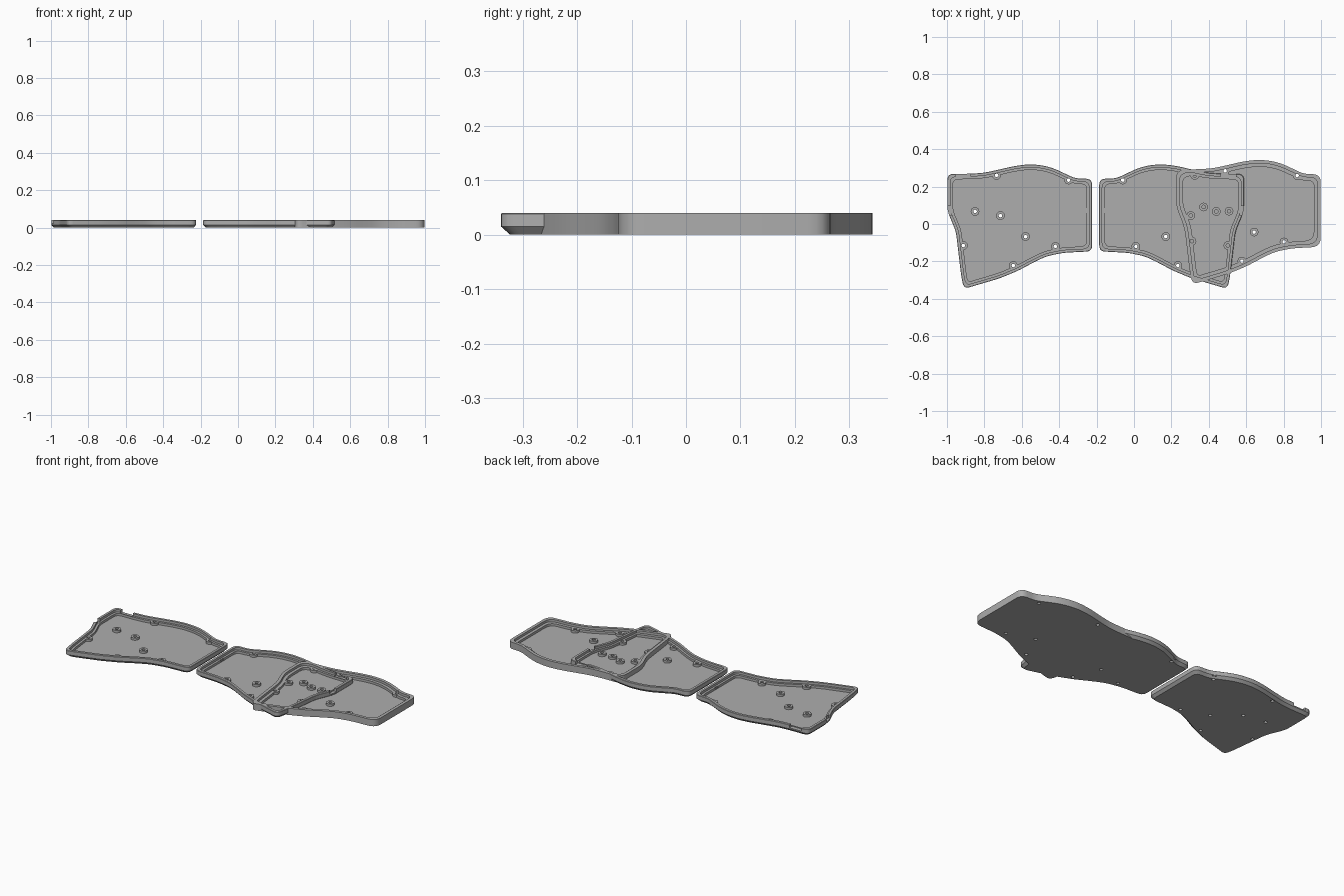
import bpy, bmesh, math
from mathutils import Vector

if "Cube" in bpy.data.objects:
    bpy.data.objects.remove(bpy.data.objects["Cube"])

grey = bpy.data.materials.new("plain grey")
grey.diffuse_color = (0.42, 0.42, 0.42, 1)
grey.use_nodes = True
grey.node_tree.nodes["Principled BSDF"].inputs["Base Color"].default_value = grey.diffuse_color

# Outline of the left tray, clockwise from its back left corner
OUTLINE = [(-0.998, 0.267), (-0.87, 0.269), (-0.80, 0.274), (-0.73, 0.289), (-0.64, 0.31),
           (-0.56, 0.32), (-0.49, 0.314), (-0.43, 0.298), (-0.37, 0.27), (-0.315, 0.244),
           (-0.224, 0.241), (-0.224, -0.146), (-0.38, -0.154), (-0.47, -0.173), (-0.54, -0.207),
           (-0.62, -0.25), (-0.72, -0.291), (-0.91, -0.347), (-0.925, -0.27), (-0.952, -0.04),
           (-0.998, 0.07)]
SCREWS = [(-0.735, 0.26), (-0.35, 0.235), (-0.85, 0.067), (-0.714, 0.045),
          (-0.912, -0.115), (-0.58, -0.067), (-0.42, -0.12), (-0.645, -0.222)]
FLOOR, LEDGE, TOP = 0.012, 0.026, 0.04


def ring(points, inset, cut):
    """Inset the clockwise outline by mitring, then round every corner."""
    pts = [Vector(p) for p in points]
    n = len(pts)
    moved = []
    for i, p in enumerate(pts):
        a, b = (p - pts[i - 1]).normalized(), (pts[(i + 1) % n] - p).normalized()
        na, nb = Vector((a.y, -a.x)), Vector((b.y, -b.x))
        moved.append(p + (na + nb) * inset / (1 + na.dot(nb)))
    out = []
    for i, p in enumerate(moved):
        a, b = moved[i - 1] - p, moved[(i + 1) % n] - p
        c = min(cut, a.length * 0.45, b.length * 0.45)
        s, e = p + a.normalized() * c, p + b.normalized() * c
        for k in range(6):
            t = k / 5
            out.append(s * (1 - t) ** 2 + p * 2 * t * (1 - t) + e * t * t)
    return out


def finish(name, bm):
    bmesh.ops.recalc_face_normals(bm, faces=bm.faces)
    me = bpy.data.meshes.new(name)
    bm.to_mesh(me)
    bm.free()
    me.materials.append(grey)
    ob = bpy.data.objects.new(name, me)
    bpy.context.collection.objects.link(ob)
    return ob


def loft(bm, rings, closed=False):
    """Skin a stack of equal rings; cap both ends unless closed on itself."""
    vs = [[bm.verts.new(c) for c in r] for r in rings]
    pairs = list(zip(vs, vs[1:])) + ([(vs[-1], vs[0])] if closed else [])
    for lo, hi in pairs:
        for i in range(len(lo)):
            j = (i + 1) % len(lo)
            bm.faces.new((lo[i], lo[j], hi[j], hi[i]))
    if not closed:
        bm.faces.new(vs[0])
        bm.faces.new(vs[-1])


def circle(x, y, r, z, n=24):
    return [(x + r * math.cos(2 * math.pi * k / n), y + r * math.sin(2 * math.pi * k / n), z)
            for k in range(n)]


def box(bm, x0, x1, y0, y1, z0, z1):
    loft(bm, [[(x0, y0, z), (x1, y0, z), (x1, y1, z), (x0, y1, z)] for z in (z0, z1)])


def tray(name, place, profile, cut, notches):
    # Shell with floor, stepped ledge and rim
    bm = bmesh.new()
    loft(bm, [[(*place(*p), z) for p in ring(OUTLINE, d, cut)] for d, z in profile])
    shell = finish(name + "_shell", bm)

    # Screw holes and port notches cut from the shell
    bm = bmesh.new()
    for s in SCREWS:
        x, y = place(*s)
        loft(bm, [circle(x, y, 0.0095, z) for z in (-0.01, 0.06)])
    for x0, x1, y0, y1, z in notches:
        ax, ay = place(x0, y0)
        bx, by = place(x1, y1)
        box(bm, min(ax, bx), max(ax, bx), ay, by, z, 0.06)
    cutter = finish(name + "_cutter", bm)
    mod = shell.modifiers.new("cuts", 'BOOLEAN')
    mod.operation, mod.solver, mod.object = 'DIFFERENCE', 'EXACT', cutter
    bpy.context.view_layer.objects.active = shell
    shell.select_set(True)
    bpy.ops.object.modifier_apply(modifier=mod.name)
    bpy.data.objects.remove(cutter)
    bpy.ops.object.shade_smooth_by_angle(angle=math.radians(25))
    shell.select_set(False)

    # Hollow screw posts standing on the floor
    bm = bmesh.new()
    for s in SCREWS:
        x, y = place(*s)
        loft(bm, [circle(x, y, r, z) for r, z in
                  ((0.023, FLOOR - 0.002), (0.023, LEDGE), (0.0095, LEDGE), (0.0095, FLOOR - 0.002))],
             closed=True)
    posts = finish(name + "_screw_posts", bm)
    bpy.context.view_layer.objects.active = posts
    posts.select_set(True)
    bpy.ops.object.shade_smooth_by_angle(angle=math.radians(30))
    posts.select_set(False)


# Chamfered trays: outside from the base up, over the rim and down to the floor
chamfered = [(0.014, 0), (0, 0.015), (0, 0.038), (0.002, TOP), (0.016, TOP),
             (0.016, LEDGE), (0.029, LEDGE), (0.029, FLOOR)]
straight = [(0, 0), (0, TOP), (0.018, TOP), (0.018, LEDGE), (0.036, LEDGE), (0.036, FLOOR)]
ports = [(-0.955, -0.875, 0.245, 0.30, 0.022), (-1.02, -0.976, 0.045, 0.095, 0.022),
         (-0.262, -0.25, 0.06, 0.085, 0.018)]

tray("left_tray", lambda x, y: (x, y), chamfered, 0.032, ports)
tray("middle_tray", lambda x, y: (-x - 0.41, y), chamfered, 0.032, ports)
tray("right_tray", lambda x, y: (x + 1.222, y + 0.024), straight, 0.05, [])
